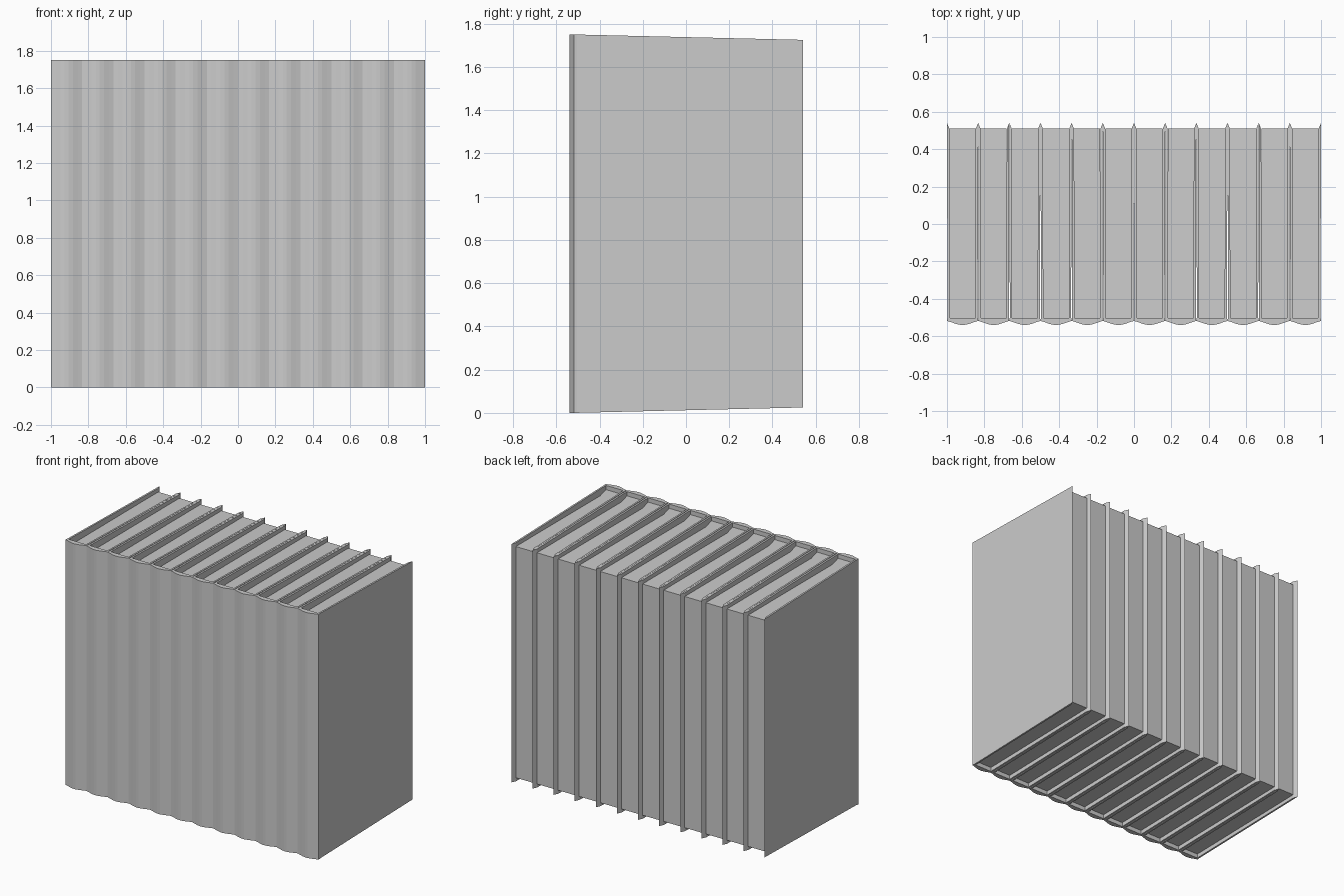
import bpy, math

if "Cube" in bpy.data.objects:
    bpy.data.objects.remove(bpy.data.objects["Cube"])

COUNT = 12
PITCH = 2.0 / COUNT
HALF = PITCH / 2
HEIGHT = 1.75
MID = HEIGHT / 2


def prism(name, outline, half_height):
    """Closed prism from an xy outline; half_height(y) sets its top and bottom."""
    n = len(outline)
    low = [(x, y, MID - half_height(y)) for x, y in outline]
    high = [(x, y, MID + half_height(y)) for x, y in outline]
    sides = [(i, (i + 1) % n, (i + 1) % n + n, i + n) for i in range(n)]
    mesh = bpy.data.meshes.new(name)
    mesh.from_pydata(low + high, [], [tuple(reversed(range(n)))] + sides + [tuple(range(n, 2 * n))])
    return mesh


def cover_height(y):
    # boards get slightly shorter towards the fore edge
    return MID - 0.025 * max(0, y + 0.52) / 1.06


# rounded spine, full height
arc = [(HALF * t, -0.518 - 0.022 * math.cos(math.pi / 2 * t) ** 1.3)
       for t in (-1, -0.72, -0.4, -0.12, 0.12, 0.4, 0.72)] + [(HALF, -0.518)]
spine = prism("spine", arc + [(HALF - 0.002, -0.503), (-HALF + 0.002, -0.503)], lambda y: MID)

# thin boards with a pointed fore edge, mirrored for the other side
board = [(0.068, -0.51), (0.0805, -0.51), (HALF - 0.0003, 0.54), (0.070, 0.508)]
right_cover = prism("right_cover", board, cover_height)
left_cover = prism("left_cover", [(-x, y) for x, y in reversed(board)], cover_height)

# page block, flaring slightly where it meets the spine
w = 0.0695
pages = prism("pages",
              [(-w, -0.504), (w, -0.504), (w, -0.44), (w, 0.51), (-w, 0.51), (-w, -0.44)],
              lambda y: MID - (0.03 if y < -0.5 else 0.05))

# row of identical books
for i in range(COUNT):
    x = -1 + PITCH * (i + 0.5)
    for mesh in (spine, right_cover, left_cover, pages):
        part = bpy.data.objects.new(f"book_{i + 1}_{mesh.name}", mesh)
        part.location.x = x
        bpy.context.collection.objects.link(part)
